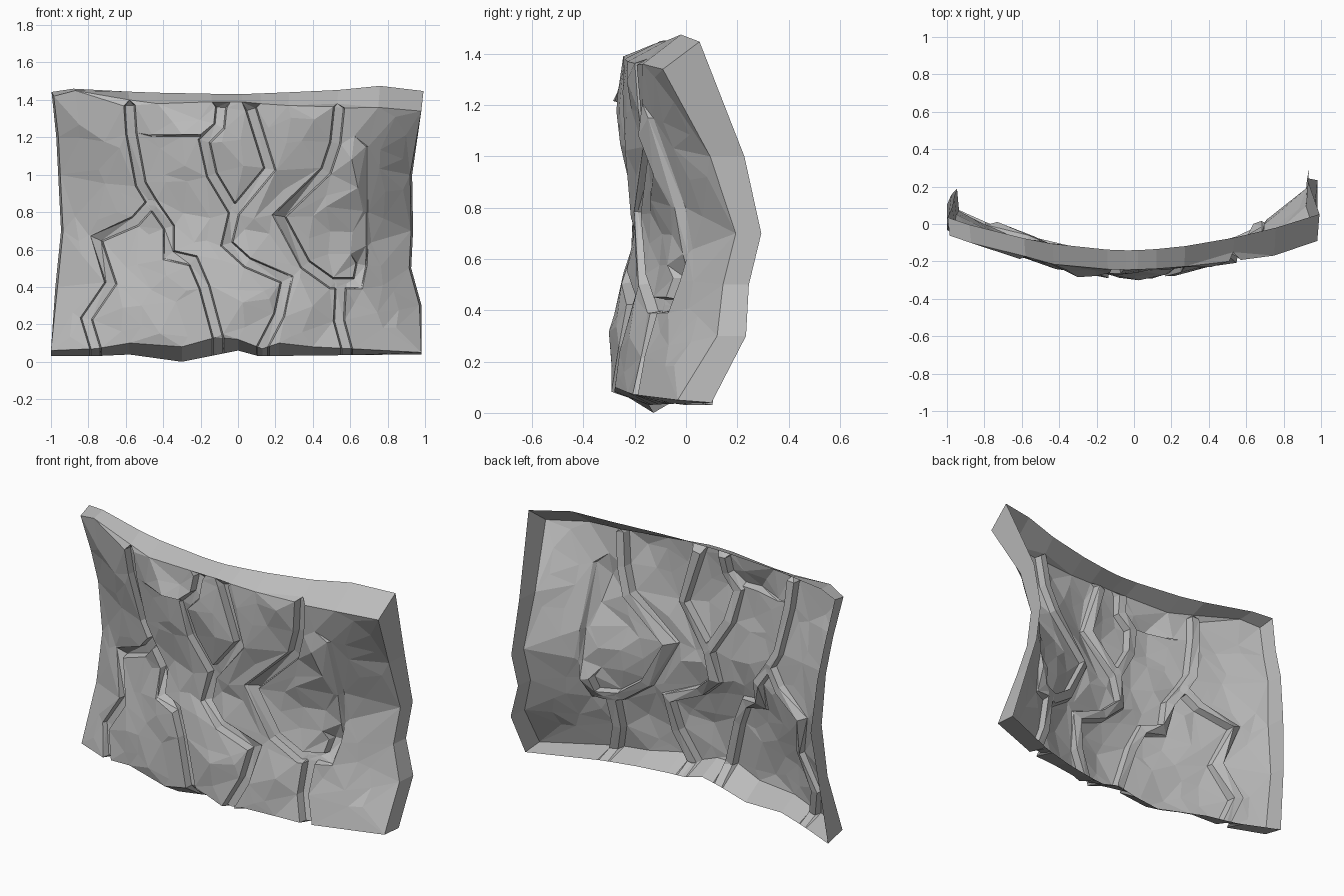
import bpy, bmesh, math, random
from mathutils import Vector, noise
from mathutils.geometry import delaunay_2d_cdt, intersect_point_line

random.seed(4)
old = bpy.data.objects.get("Cube")
if old:
    bpy.data.objects.remove(old, do_unlink=True)

LIP, FLOOR, DEPTH = 0.031, 0.023, 0.045
STEP_X, STEP_Z = 0.69, 1.21     # sharp breaks beside the right plate and under the ledge

# Front outline of the slab, counter-clockwise, as (x, z)
bottom = [(-1, .06), (-.76, .07), (-.58, .1), (-.3, .08), (-.12, .13), (0, .12),
          (.13, .07), (.22, .1), (.4, .08), (.6, .07)]
right = [(.98, .05), (.97, .3), (.915, .5), (.925, .7), (.92, 1)]
top = [(.98, 1.34), (.75, 1.36), (.53, 1.38), (.27, 1.37), (.12, 1.38), (.02, 1.39),
       (-.04, 1.39), (-.14, 1.39), (-.43, 1.38), (-.58, 1.4), (-.87, 1.45)]
left = [(-.985, 1.42), (-.96, 1.2), (-.95, 1), (-.935, .7), (-.965, .4)]
outline = bottom + right + top + left

# Depth (z, y) of the slab's vertical profile at its right end, middle and left end
end_right = [(.05, -.02), (.3, .16), (.5, .22), (.7, .26), (1, .14), (1.34, -.09)]
middle = [(.05, -.28), (.3, -.28), (.5, -.24), (.7, -.2), (1, -.24), (1.2, -.26), (1.4, -.24)]
end_left = [(.05, -.03), (.4, .08), (.7, .13), (1, .08), (1.42, -.06)]

# Heights of the rear rim along x
rim_top = [(-1, 1.44), (-.87, 1.46), (-.5, 1.44), (0, 1.43), (.5, 1.45), (.75, 1.475), (1, 1.445)]
rim_bottom = [(-1, .03), (-.77, .03), (-.55, .04), (-.3, 0), (-.1, .04), (0, .06), (.11, .03), (1, .04)]

# Centre lines of the cracks
cracks = [
    [(-.58, 1.37), (-.57, 1.22), (-.52, .95), (-.46, .85), (-.37, .72), (-.37, .57),
     (-.24, .54), (-.18, .4), (-.11, .14), (-.07, 0)],
    [(-.46, .85), (-.55, .75), (-.76, .66), (-.68, .42), (-.81, .23), (-.74, 0)],
    [(-.09, 1.36), (-.1, 1.26), (-.18, 1.18), (-.14, 1), (-.02, .8), (-.06, .63),
     (.05, .53), (.26, .44), (.22, .25), (.09, 0)],
    [(.07, 1.35), (.17, 1.03), (-.02, .8)],
    [(.54, 1.36), (.52, 1.17), (.47, 1.02), (.22, .78), (.36, .52), (.5, .42), (.64, .42),
     (.66, .52)],
    [(.55, .42), (.54, .22), (.6, 0)],
]

# Chips and swellings: x, z, half width, half height, push forward
lumps = [(-.28, 1.24, .15, .05, .06), (-.7, 1.31, .13, .07, .05), (.6, 1.08, .11, .07, .05),
         (.63, .85, .1, .22, .05), (.8, .26, .06, .09, .05), (-.27, .48, .16, .2, .02),
         (.02, .3, .15, .2, .02), (-.9, .62, .05, .14, .03)]


def lerp(table, x):
    for (x0, z0), (x1, z1) in zip(table, table[1:]):
        if x <= x1:
            return z0 + (z1 - z0) * (x - x0) / (x1 - x0)
    return table[-1][1]


def crack_distance(p):
    best = 9
    for line in cracks:
        for a, b in zip(line, line[1:]):
            a, b = Vector(a), Vector(b)
            q, f = intersect_point_line(p, a, b)
            q = a.lerp(b, min(1, max(0, f)))
            best = min(best, (p - q.to_2d()).length)
    return best


def base_depth(x, z):
    """Slab bent back to both sides and hollow at mid height."""
    centre = lerp(middle, z)
    end = lerp(end_right if x > 0 else end_left, z)
    return centre + (end - centre) * x * x


def surface_depth(x, z):
    y = base_depth(x, z)
    for cx, cz, rx, rz, push in lumps:
        if (x > STEP_X) == (cx > STEP_X) and (z > STEP_Z) == (cz > STEP_Z):
            y -= push * math.exp(-((x - cx) / rx) ** 2 - ((z - cz) / rz) ** 2)
    y += .022 * noise.noise(Vector((x * 5, 2, z * 5)))
    y += .014 * noise.noise(Vector((x * 13, 7, z * 13)))
    cut = (LIP - crack_distance(Vector((x, z)))) / (LIP - FLOOR)
    return y + DEPTH * min(1, max(0, cut))


def offset_line(line, w):
    """Shift a polyline sideways with mitred corners."""
    pts = [Vector(p) for p in line]
    dirs = [(b - a).normalized() for a, b in zip(pts, pts[1:])]
    result = []
    for i, p in enumerate(pts):
        d0, d1 = dirs[max(0, i - 1)], dirs[min(i, len(dirs) - 1)]
        n = Vector((-d0.y - d1.y, d0.x + d1.x)).normalized()
        result.append(p + n * w / max(.5, n.dot(Vector((-d0.y, d0.x)))))
    return result


# Flat layout: outline, crack edges, sharp breaks and scattered facet corners
points = [Vector(p) for p in outline]
count = len(points)
edges = [(i, (i + 1) % count) for i in range(count)]
breaks = [[(STEP_X, .62), (STEP_X, .8), (STEP_X, 1.15)],
          [(-.46, STEP_Z), (-.3, STEP_Z), (-.2, STEP_Z)]]
strips = [(line, (-LIP, -FLOOR, FLOOR, LIP)) for line in cracks]
strips += [(line, (-.006, .006)) for line in breaks]
for line, widths in strips:
    for w in widths:
        start = len(points)
        points += offset_line(line, w)
        edges += [(i, i + 1) for i in range(start, len(points) - 1)]
step = .125
for i in range(-7, 8):
    for j in range(10):
        p = Vector((i * step + random.uniform(-.045, .045),
                    .17 + j * step + random.uniform(-.045, .045)))
        if abs(p.x) < .9 and p.y < 1.32 and crack_distance(p) > .055:
            points.append(p)
flat, _, faces, *_ = delaunay_2d_cdt(points, edges, [], 1, 1e-4)

# Rock face
bm = bmesh.new()
verts = [bm.verts.new((p.x, surface_depth(p.x, p.y), p.y)) for p in flat]
for f in faces:
    bm.faces.new([verts[i] for i in f])
bmesh.ops.delete(bm, geom=[v for v in bm.verts if not v.link_faces], context='VERTS')

# Rim folded back around the open rear
border = [e for e in bm.edges if e.is_boundary]
rim = bmesh.ops.extrude_edge_only(bm, edges=border)["geom"]
for v in rim:
    if isinstance(v, bmesh.types.BMVert):
        x, z = v.co.x, v.co.z
        v.co.y = base_depth(x, z) + .1
        if z < .15:
            v.co.y += .03
            v.co.z = lerp(rim_bottom, x)
        else:
            v.co.x *= 1.012
            if z > .9:
                v.co.y += .05 * max(0, x)
            if z > 1.3:
                v.co.z = max(z, lerp(rim_top, x))
bmesh.ops.recalc_face_normals(bm, faces=bm.faces)
if sum(f.normal.y * f.calc_area() for f in bm.faces) > 0:
    bmesh.ops.reverse_faces(bm, faces=bm.faces)

mesh = bpy.data.meshes.new("cracked_rock_wall")
bm.to_mesh(mesh)
bm.free()
wall = bpy.data.objects.new("cracked_rock_wall", mesh)
bpy.context.collection.objects.link(wall)

# Stone colour
stone = bpy.data.materials.new("stone_grey")
stone.use_nodes = True
colour = (.5, .5, .5, 1)
stone.diffuse_color = colour
stone.node_tree.nodes["Principled BSDF"].inputs["Base Color"].default_value = colour
mesh.materials.append(stone)
